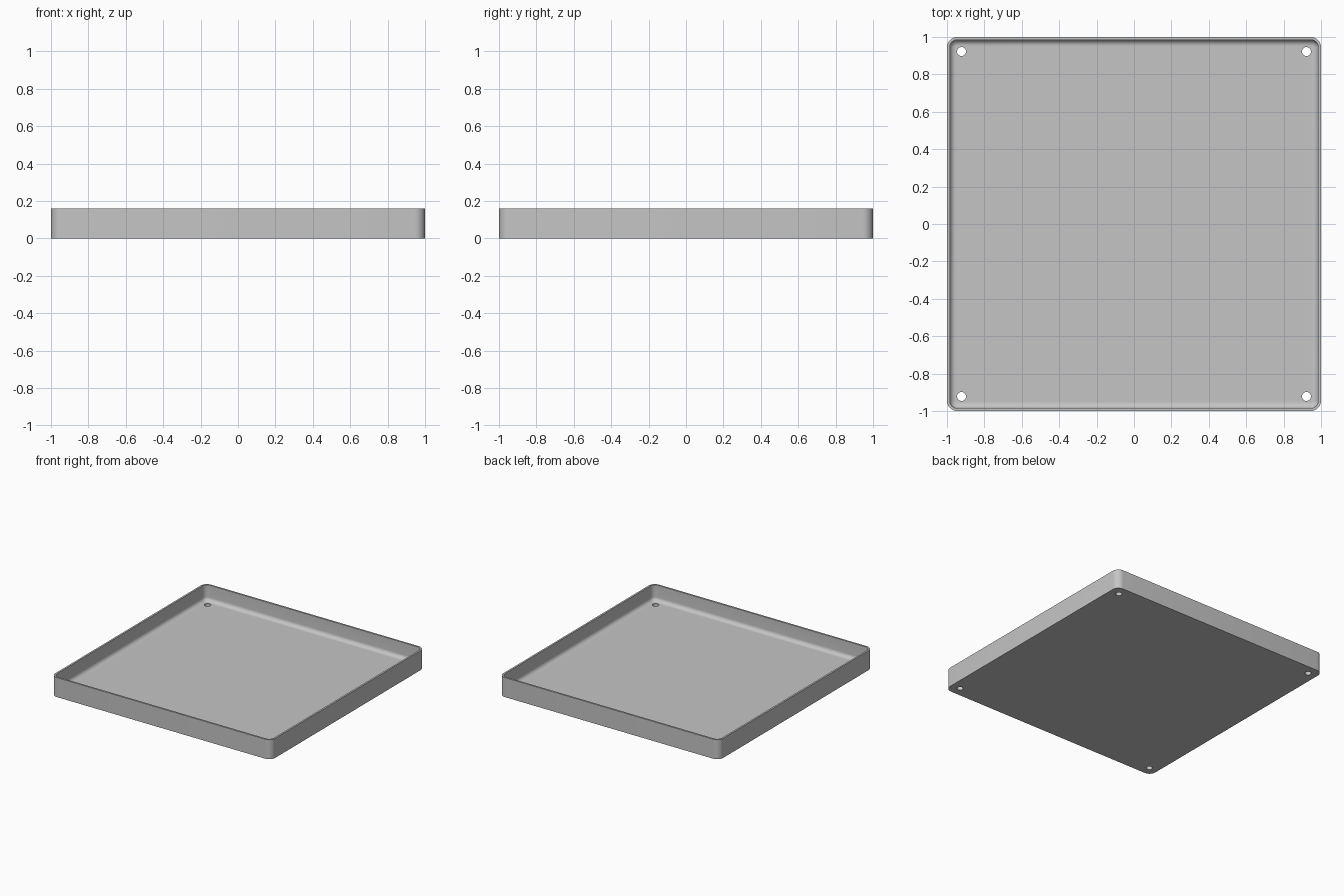
import bpy, bmesh
from math import cos, sin, pi, radians

HEIGHT, FLOOR, WALL = 0.16, 0.03, 0.015
CORNER, FILLET = 0.055, 0.032
HOLE_POS, HOLE_RADIUS = 0.922, 0.024
STEPS = 8

cube = bpy.data.objects.get("Cube")
if cube:
    bpy.data.objects.remove(cube, do_unlink=True)

grey = bpy.data.materials.new("light_grey")
grey.use_nodes = True
colour = (0.56, 0.56, 0.56, 1)
grey.diffuse_color = colour
grey.node_tree.nodes["Principled BSDF"].inputs["Base Color"].default_value = colour


def rounded_ring(bm, inset, z):
    """Rounded square loop, pulled inward by inset."""
    centre, radius = 1 - CORNER, CORNER - inset
    ring = []
    for q, (sx, sy) in enumerate([(1, 1), (-1, 1), (-1, -1), (1, -1)]):
        for i in range(STEPS + 1):
            a = (q + i / STEPS) * pi / 2
            ring.append(bm.verts.new((sx * centre + radius * cos(a),
                                      sy * centre + radius * sin(a), z)))
    return ring


# Tray section from the underside, over the rim, down the fillet to the floor
profile = [(0, 0), (0, HEIGHT), (WALL, HEIGHT)]
for i in range(STEPS + 1):
    a = i / STEPS * pi / 2
    profile.append((WALL + FILLET * (1 - cos(a)), FLOOR + FILLET * (1 - sin(a))))

bm = bmesh.new()
rings = [rounded_ring(bm, d, z) for d, z in profile]
for low, high in zip(rings, rings[1:]):
    for i in range(len(low)):
        j = (i + 1) % len(low)
        bm.faces.new((low[i], low[j], high[j], high[i]))
bm.faces.new(reversed(rings[0]))
bm.faces.new(rings[-1])
bmesh.ops.recalc_face_normals(bm, faces=bm.faces)
mesh = bpy.data.meshes.new("tray")
bm.to_mesh(mesh)
bm.free()
mesh.materials.append(grey)
tray = bpy.data.objects.new("tray", mesh)
bpy.context.collection.objects.link(tray)

# Four screw holes through the floor
bm = bmesh.new()
for x in (-HOLE_POS, HOLE_POS):
    for y in (-HOLE_POS, HOLE_POS):
        made = bmesh.ops.create_cone(bm, cap_ends=True, segments=32, depth=0.2,
                                     radius1=HOLE_RADIUS, radius2=HOLE_RADIUS)
        bmesh.ops.translate(bm, verts=made["verts"], vec=(x, y, 0))
cut_mesh = bpy.data.meshes.new("hole_cutter")
bm.to_mesh(cut_mesh)
bm.free()
cut_mesh.materials.append(grey)
cutter = bpy.data.objects.new("hole_cutter", cut_mesh)
cutter.hide_render = True
bpy.context.collection.objects.link(cutter)

cut = tray.modifiers.new("screw_holes", "BOOLEAN")
cut.operation = "DIFFERENCE"
cut.solver = "EXACT"
cut.object = cutter

bpy.ops.object.select_all(action="DESELECT")
tray.select_set(True)
bpy.context.view_layer.objects.active = tray
bpy.ops.object.modifier_apply(modifier=cut.name)
bpy.data.objects.remove(cutter, do_unlink=True)
bpy.ops.object.shade_smooth_by_angle(angle=radians(30))
